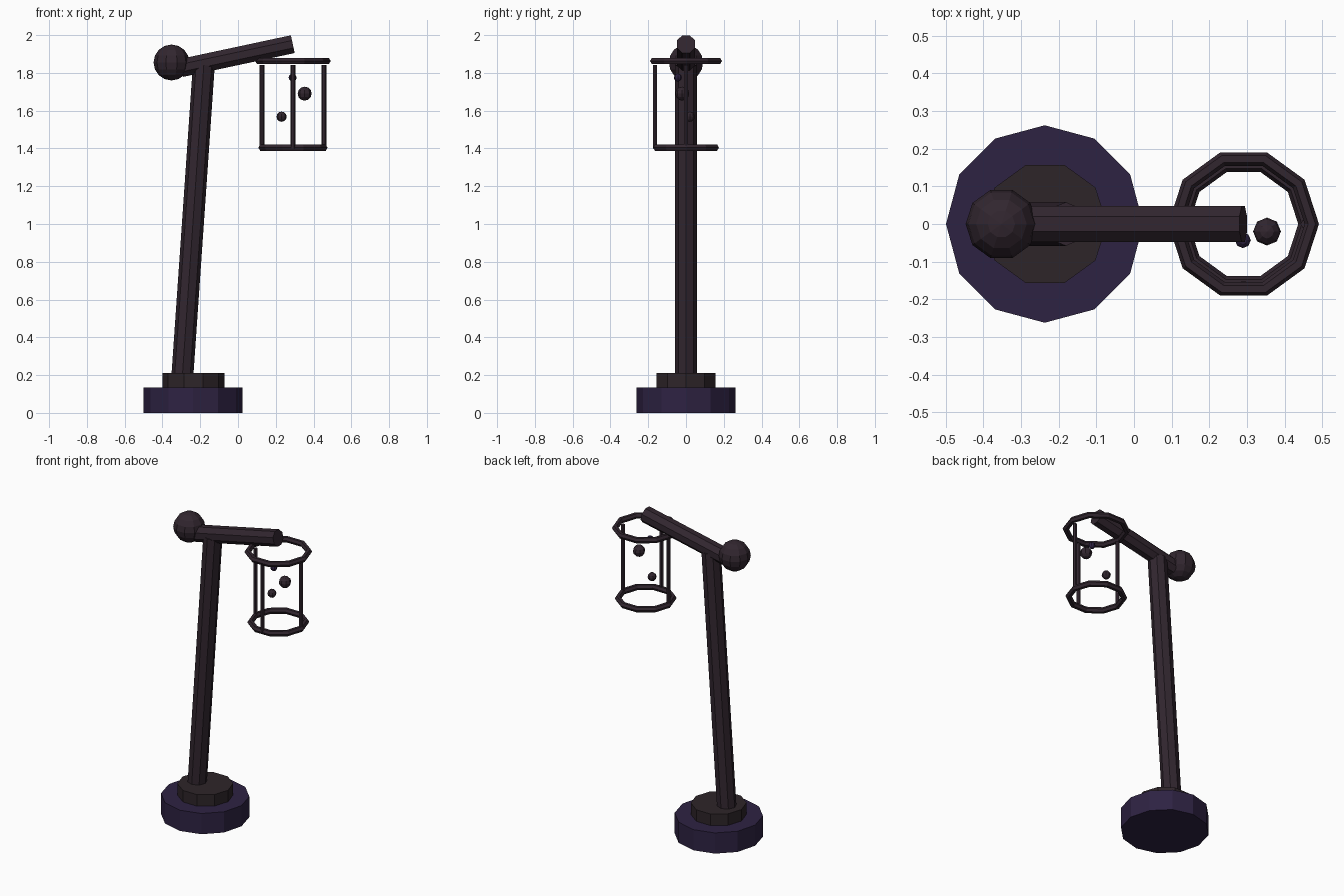
import bpy, bmesh
from math import pi, sin, cos, radians
from mathutils import Matrix, Vector

if "Cube" in bpy.data.objects:
    bpy.data.objects.remove(bpy.data.objects["Cube"])


def material(name, rgb):
    m = bpy.data.materials.new(name)
    m.diffuse_color = (*rgb, 1)
    m.use_nodes = True
    m.node_tree.nodes["Principled BSDF"].inputs["Base Color"].default_value = m.diffuse_color
    return m


PURPLE = material("dark purple", (0.027, 0.016, 0.055))
PLUM = material("dark plum", (0.031, 0.019, 0.028))
BROWN = material("charcoal brown", (0.027, 0.018, 0.022))


def lathe(name, profile, sides, loc, mat, closed=False, tilt=0.0, turn=0.0):
    """Spin (radius, z) points round z; first corner faces +x; tilt leans toward +x."""
    bm = bmesh.new()
    rings = []
    for r, z in profile:
        n = sides if r > 1e-6 else 1
        rings.append([bm.verts.new((r * cos(turn + 2 * pi * i / n),
                                    r * sin(turn + 2 * pi * i / n), z)) for i in range(n)])
    pairs = list(zip(rings, rings[1:]))
    if closed:
        pairs.append((rings[-1], rings[0]))
    for a, b in pairs:
        for i in range(sides):
            j = (i + 1) % sides
            quad = [a[i % len(a)], a[j % len(a)], b[j % len(b)], b[i % len(b)]]
            bm.faces.new(list(dict.fromkeys(quad)))
    if not closed:
        for ring in (rings[0], rings[-1]):
            if len(ring) > 1:
                bm.faces.new(ring)
    bmesh.ops.recalc_face_normals(bm, faces=bm.faces)
    bm.transform(Matrix.Rotation(tilt, 4, 'Y'))
    mesh = bpy.data.meshes.new(name)
    bm.to_mesh(mesh)
    bm.free()
    mesh.materials.append(mat)
    ob = bpy.data.objects.new(name, mesh)
    ob.location = loc
    bpy.context.collection.objects.link(ob)
    return ob


def rod(name, start, end, r, sides, mat, turn=0.0):
    """Cylinder between two points in the xz plane."""
    d = Vector(end) - Vector(start)
    return lathe(name, [(r, 0), (r, d.length)], sides, start, mat,
                 tilt=Vector((0, 0, 1)).angle(d), turn=turn)


def ball(name, loc, r, sides, rings, mat):
    pts = [(r * sin(pi * k / rings), -r * cos(pi * k / rings)) for k in range(rings + 1)]
    return lathe(name, pts, sides, loc, mat)


def hoop(name, loc, major, minor, mat):
    pts = [(major + minor * cos(k * pi / 3), minor * sin(k * pi / 3)) for k in range(6)]
    return lathe(name, pts, 10, loc, mat, closed=True)


# Stepped base
lathe("base", [(0.262, 0), (0.262, 0.135)], 12, (-0.237, 0, 0), PURPLE)
lathe("base_step", [(0.165, 0.13), (0.165, 0.21)], 10, (-0.236, 0, 0), BROWN)

# Leaning pole, arm and end knob
rod("pole", (-0.297, 0, 0.16), (-0.181, 0, 1.84), 0.058, 8, PLUM)
rod("arm", (-0.30, 0, 1.826), (0.29, 0, 1.952), 0.052, 8, PLUM, turn=pi / 8)
ball("knob", (-0.352, 0, 1.855), 0.095, 10, 8, PLUM)

# Open lantern cage: two hoops and three bars, the back bar missing
CX = 0.291
hoop("cage_top_hoop", (CX, 0, 1.863), 0.181, 0.019, PLUM)
hoop("cage_bottom_hoop", (CX, 0, 1.404), 0.164, 0.019, PLUM)
for side, deg in (("right", 0), ("left", 180), ("front", 270)):
    a = radians(deg)
    x, y = CX + 0.164 * cos(a), 0.164 * sin(a)
    rod("cage_bar_" + side, (x, y, 1.40), (x, y, 1.841), 0.013, 6, PLUM)

# Small orbs floating in the cage
ball("large_orb", (0.353, -0.02, 1.69), 0.037, 8, 6, PLUM)
ball("middle_orb", (0.231, 0.02, 1.568), 0.027, 8, 6, PLUM)
ball("small_orb", (0.289, -0.043, 1.775), 0.021, 8, 6, PURPLE)
